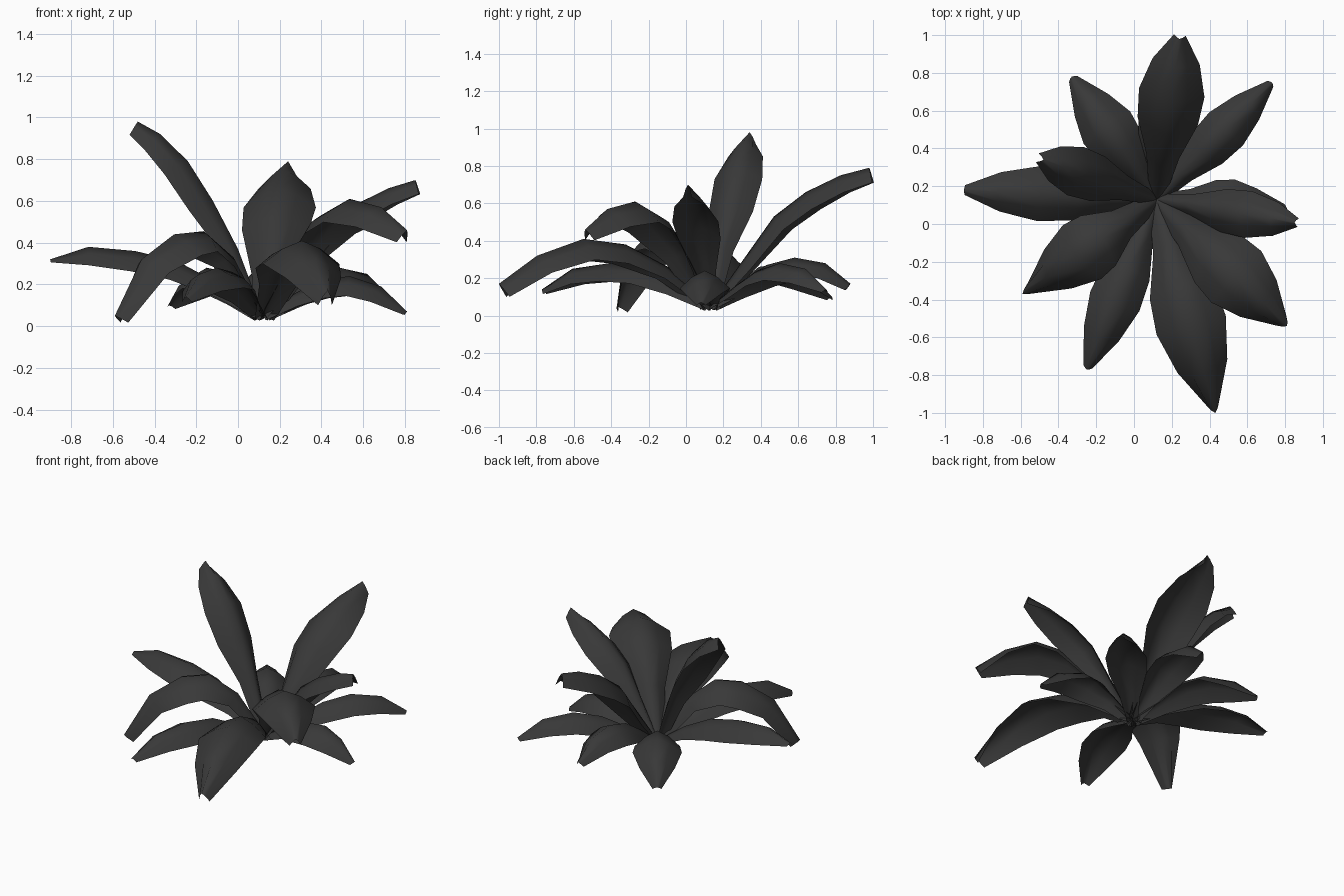
import bpy, math
from mathutils import Vector

if "Cube" in bpy.data.objects:
    bpy.data.objects.remove(bpy.data.objects["Cube"])

# shared leaf outline: fraction along leaf, half-width factor, fold depth
STEPS = (0.0, 0.2, 0.4, 0.6, 0.82, 1.0)
OUTLINE = (0.25, 0.50, 0.92, 1.0, 0.72, 0.18)
FOLD = (0.03, 0.07, 0.10, 0.105, 0.095, 0.08)
ACROSS = (-1.0, -0.5, 0.0, 0.5, 1.0)
BASE = Vector((0.12, 0.13, 0.05))


def leaf(name, tip, width, heights, tip_fold=1.0):
    """Arched leaf sheet folded down either side of its midrib; heights follow STEPS."""
    d = Vector((tip[0] - BASE.x, tip[1] - BASE.y, 0))
    side = Vector((-d.y, d.x, 0)).normalized()
    zs = (BASE.z,) + heights
    spine = []
    for s, z in zip(STEPS, zs):
        p = BASE.lerp(Vector((tip[0], tip[1], 0)), s)
        p.z = z
        spine.append(p)
    verts, faces = [], []
    n = len(ACROSS)
    last = len(spine) - 1
    for i, p in enumerate(spine):
        t = (spine[min(i + 1, last)] - spine[max(i - 1, 0)]).normalized()
        normal = t.cross(side)
        if normal.z < 0:
            normal = -normal
        half = width / 2 * OUTLINE[i]
        depth = FOLD[i] * (tip_fold if i == last else 1) * (0.5 + width * 1.5)
        for u in ACROSS:
            verts.append(p + side * u * half - normal * depth * abs(u) ** 1.5)
        if i:
            for j in range(n - 1):
                a = (i - 1) * n + j
                faces.append((a + 1, a + n + 1, a + n, a))
    me = bpy.data.meshes.new(name)
    me.from_pydata(verts, [], faces)
    ob = bpy.data.objects.new(name, me)
    bpy.context.collection.objects.link(ob)
    for f in me.polygons:
        f.use_smooth = True
    mat = bpy.data.materials.get("dark_leaf") or bpy.data.materials.new("dark_leaf")
    mat.diffuse_color = (0.04, 0.04, 0.04, 1)
    mat.use_nodes = True
    mat.node_tree.nodes["Principled BSDF"].inputs["Base Color"].default_value = mat.diffuse_color
    me.materials.append(mat)


# tall inner leaves
leaf("back_tall_leaf", (0.24, 0.98), 0.35, (0.29, 0.53, 0.66, 0.75, 0.79))
leaf("left_tall_leaf", (-0.48, 0.34), 0.27, (0.37, 0.60, 0.79, 0.92, 0.98))
leaf("right_tall_leaf", (0.85, 0.01), 0.25, (0.27, 0.47, 0.58, 0.66, 0.70))
leaf("front_right_leaf", (0.81, -0.54), 0.38, (0.33, 0.53, 0.61, 0.57, 0.46), 0.8)
leaf("front_left_leaf", (-0.59, -0.37), 0.35, (0.33, 0.455, 0.44, 0.32, 0.05), 0.8)

# low outer leaves
leaf("front_long_leaf", (0.43, -1.0), 0.38, (0.26, 0.38, 0.41, 0.32, 0.17))
leaf("left_low_leaf", (-0.90, 0.18), 0.29, (0.20, 0.31, 0.36, 0.38, 0.32), 0.2)
leaf("front_low_leaf", (-0.25, -0.77), 0.28, (0.17, 0.26, 0.28, 0.25, 0.14), 0.4)
leaf("right_low_leaf", (0.81, 0.08), 0.27, (0.15, 0.22, 0.24, 0.19, 0.07), 0.3)
leaf("back_low_leaf", (0.19, 0.88), 0.28, (0.17, 0.27, 0.31, 0.28, 0.17), 0.6)
leaf("back_left_low_leaf", (-0.33, 0.78), 0.30, (0.16, 0.26, 0.28, 0.22, 0.10), 0.3)
leaf("back_right_low_leaf", (0.73, 0.75), 0.25, (0.15, 0.24, 0.28, 0.25, 0.14), 0.3)
